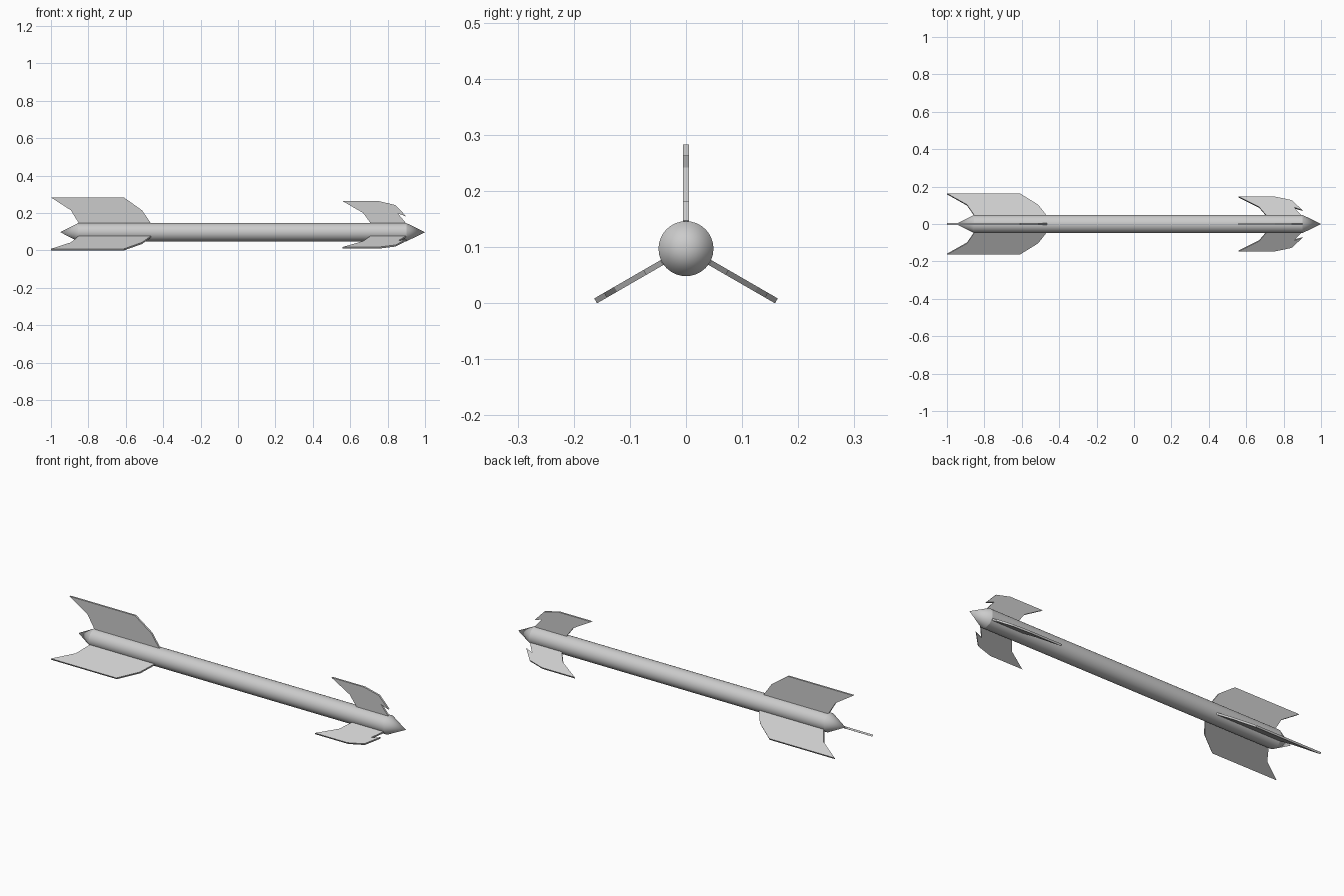
import bpy, bmesh, math
from mathutils import Matrix

if "Cube" in bpy.data.objects:
    bpy.data.objects.remove(bpy.data.objects["Cube"])

AXIS_Z = 0.097
RADIUS = 0.049
SIDES = 32


def new_object(name, bm):
    bmesh.ops.recalc_face_normals(bm, faces=bm.faces)
    mesh = bpy.data.meshes.new(name)
    bm.to_mesh(mesh)
    bm.free()
    obj = bpy.data.objects.new(name, mesh)
    bpy.context.collection.objects.link(obj)
    obj.location.z = AXIS_Z
    return obj


def lathe_segment(name, x0, r0, x1, r1, caps):
    """Cylinder or cone along x."""
    bm = bmesh.new()
    bmesh.ops.create_cone(bm, cap_ends=caps, segments=SIDES, radius1=r0,
                          radius2=r1, depth=x1 - x0)
    bmesh.ops.remove_doubles(bm, verts=bm.verts, dist=1e-5)
    bm.transform(Matrix.Translation(((x0 + x1) / 2, 0, 0))
                 @ Matrix.Rotation(math.pi / 2, 4, 'Y'))
    obj = new_object(name, bm)
    bpy.ops.object.select_all(action='DESELECT')
    obj.select_set(True)
    bpy.context.view_layer.objects.active = obj
    bpy.ops.object.shade_smooth_by_angle(angle=math.radians(30))


def fin_set(name, profile, thickness=0.01):
    """Three flat fins spaced evenly around the shaft; profile is (x, radius)."""
    for i in range(3):
        bm = bmesh.new()
        face = bm.faces.new([bm.verts.new((x, -thickness / 2, r)) for x, r in profile])
        ext = bmesh.ops.extrude_face_region(bm, geom=[face])
        moved = [v for v in ext["geom"] if isinstance(v, bmesh.types.BMVert)]
        bmesh.ops.translate(bm, verts=moved, vec=(0, thickness, 0))
        bm.transform(Matrix.Rotation(i * math.tau / 3, 4, 'X'))
        new_object(f"{name}_{i + 1}", bm)


# Shaft with pointed ends
lathe_segment("shaft", -0.855, RADIUS, 0.9, RADIUS, False)
lathe_segment("nose_cone", 0.9, RADIUS, 1.0, 0, False)
lathe_segment("tail_cone", -0.95, 0, -0.855, RADIUS, False)

# Large swept tail fins
fin_set("tail_fin", [(-0.83, 0.03), (-0.855, 0.054), (-0.893, 0.117), (-1.0, 0.186),
                     (-0.61, 0.186), (-0.513, 0.117), (-0.467, 0.05), (-0.455, 0.03)])

# Smaller barbed front fins
fin_set("front_fin", [(0.72, 0.03), (0.705, 0.054), (0.669, 0.103), (0.56, 0.166),
                      (0.755, 0.166), (0.842, 0.145), (0.9, 0.084), (0.855, 0.1),
                      (0.897, 0.05), (0.89, 0.03)])
